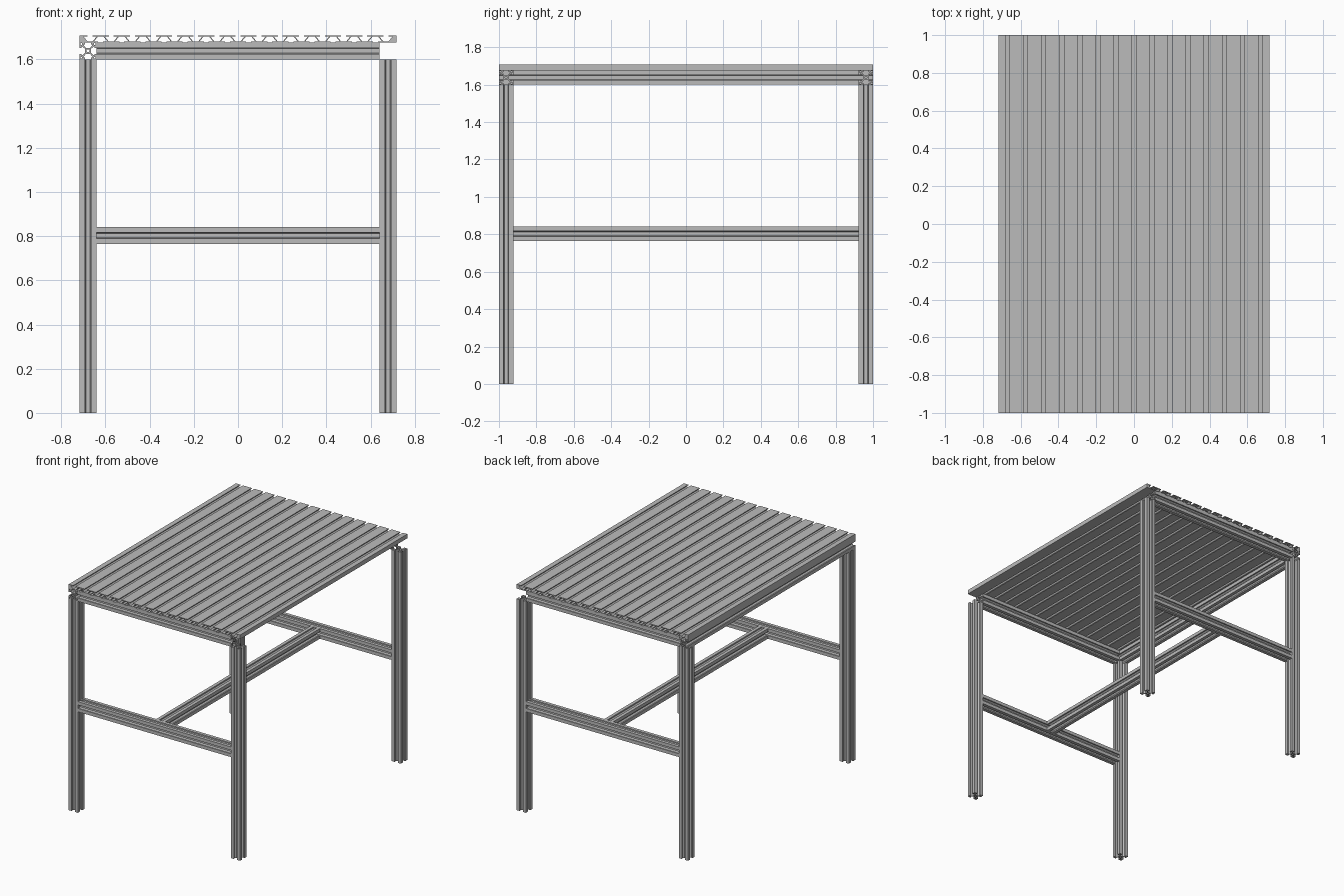
import bpy
import bmesh
from math import pi

cube = bpy.data.objects.get("Cube")
if cube:
    bpy.data.objects.remove(cube, do_unlink=True)

# Single bare aluminium colour
aluminium = bpy.data.materials.new("aluminium_grey")
aluminium.use_nodes = True
GREY = (0.5, 0.5, 0.5, 1)
aluminium.diffuse_color = GREY
bsdf = next(n for n in aluminium.node_tree.nodes if n.type == 'BSDF_PRINCIPLED')
bsdf.inputs["Base Color"].default_value = GREY

HALF_X, HALF_Y = 0.7175, 1.0      # table footprint
H = 0.0385                        # half width of a beam
LEG_TOP = 1.6
PLATE_T = 0.016                   # half thickness of the top
SLOTS = 15

ALONG_X = (0, pi / 2, 0)
ALONG_Y = (pi / 2, 0, 0)
ALONG_Z = (0, 0, 0)


def quarter_turn(points, n):
    for _ in range(n):
        points = [(y, -x) for x, y in points]
    return points


def beam_loops():
    """T-slot beam section: four slots, a centre bore, hollow corners."""
    slot = [(-0.0135, H), (-0.0135, H - 0.009), (-0.022, H - 0.009), (-0.01, 0.014)]
    slot += [(-x, y) for x, y in reversed(slot)]
    side = [(-H, H)] + slot
    outline = [p for n in range(4) for p in quarter_turn(side, n)]
    b = 0.006
    bore = [(b, b / 2), (b / 2, b), (-b / 2, b), (-b, b / 2),
            (-b, -b / 2), (-b / 2, -b), (b / 2, -b), (b, -b / 2)]
    lo, hi = 0.027, 0.035
    corner = [(lo, lo), (hi, lo), (hi, hi), (lo, hi)]
    return [outline, bore] + [quarter_turn(corner, n) for n in range(4)]


def plate_loops():
    """Thin top section: slots above and below alternate, leaving zigzag webs."""
    t, lip = PLATE_T, 0.005
    slot = [(-0.011, t), (-0.011, t - lip), (-0.03, t - lip), (-0.012, lip - t)]
    slot += [(-x, y) for x, y in reversed(slot)]
    pitch = 2 * HALF_X / SLOTS
    top = [(-HALF_X, t)]
    for i in range(SLOTS):
        c = -HALF_X + pitch * (i + 0.5)
        top += [(c + x, y) for x, y in slot]
    top.append((HALF_X, t))
    bottom = [(-HALF_X, t)]
    for i in range(1, SLOTS):
        c = -HALF_X + pitch * i
        bottom += [(c + x, y) for x, y in slot]
    bottom.append((HALF_X, t))
    return [top + [(-x, -y) for x, y in bottom]]


def extrude(name, loops, half_length, location, rotation):
    """Extrude a section to a mesh object through a filled curve."""
    curve = bpy.data.curves.new(name + "_section", 'CURVE')
    curve.dimensions = '2D'
    curve.fill_mode = 'BOTH'
    curve.extrude = half_length
    for loop in loops:
        spline = curve.splines.new('POLY')
        spline.points.add(len(loop) - 1)
        for point, (x, y) in zip(spline.points, loop):
            point.co = (x, y, 0, 1)
        spline.use_cyclic_u = True
        spline.use_smooth = False
    helper = bpy.data.objects.new(name + "_helper", curve)
    bpy.context.collection.objects.link(helper)
    depsgraph = bpy.context.evaluated_depsgraph_get()
    depsgraph.update()
    mesh = bpy.data.meshes.new_from_object(helper.evaluated_get(depsgraph))
    bpy.data.objects.remove(helper, do_unlink=True)
    bpy.data.curves.remove(curve)

    bm = bmesh.new()
    bm.from_mesh(mesh)
    bmesh.ops.remove_doubles(bm, verts=bm.verts, dist=0.0001)
    bmesh.ops.recalc_face_normals(bm, faces=bm.faces)
    for face in bm.faces:
        face.smooth = False
        face.material_index = 0
    bm.to_mesh(mesh)
    bm.free()
    mesh.materials.clear()
    mesh.materials.append(aluminium)

    obj = bpy.data.objects.new(name, mesh)
    obj.location = location
    obj.rotation_euler = rotation
    bpy.context.collection.objects.link(obj)
    return obj


beam = beam_loops()
leg_x, leg_y = HALF_X - H, HALF_Y - H
inner_x, inner_y = HALF_X - 2 * H, HALF_Y - 2 * H
rail_z, brace_z = LEG_TOP + H, 0.803

# Legs, with a top rail and a lower brace across each end
for end, sy in (("front", -1), ("back", 1)):
    for side, sx in (("right", -1), ("left", 1)):
        extrude(f"{end}_{side}_leg", beam, LEG_TOP / 2,
                (sx * leg_x, sy * leg_y, LEG_TOP / 2), ALONG_Z)
    extrude(f"{end}_top_rail", beam, inner_x, (0, sy * leg_y, rail_z), ALONG_X)
    extrude(f"{end}_lower_brace", beam, inner_x, (0, sy * leg_y, brace_z), ALONG_X)

# Lengthwise members: one side rail only, and the central stretcher
extrude("right_top_rail", beam, HALF_Y, (-leg_x, 0, rail_z), ALONG_Y)
extrude("centre_stretcher", beam, inner_y, (0, 0, brace_z), ALONG_Y)

# Slotted table top
extrude("slotted_table_top", plate_loops(), HALF_Y,
        (0, 0, LEG_TOP + 2 * H + PLATE_T), ALONG_Y)
